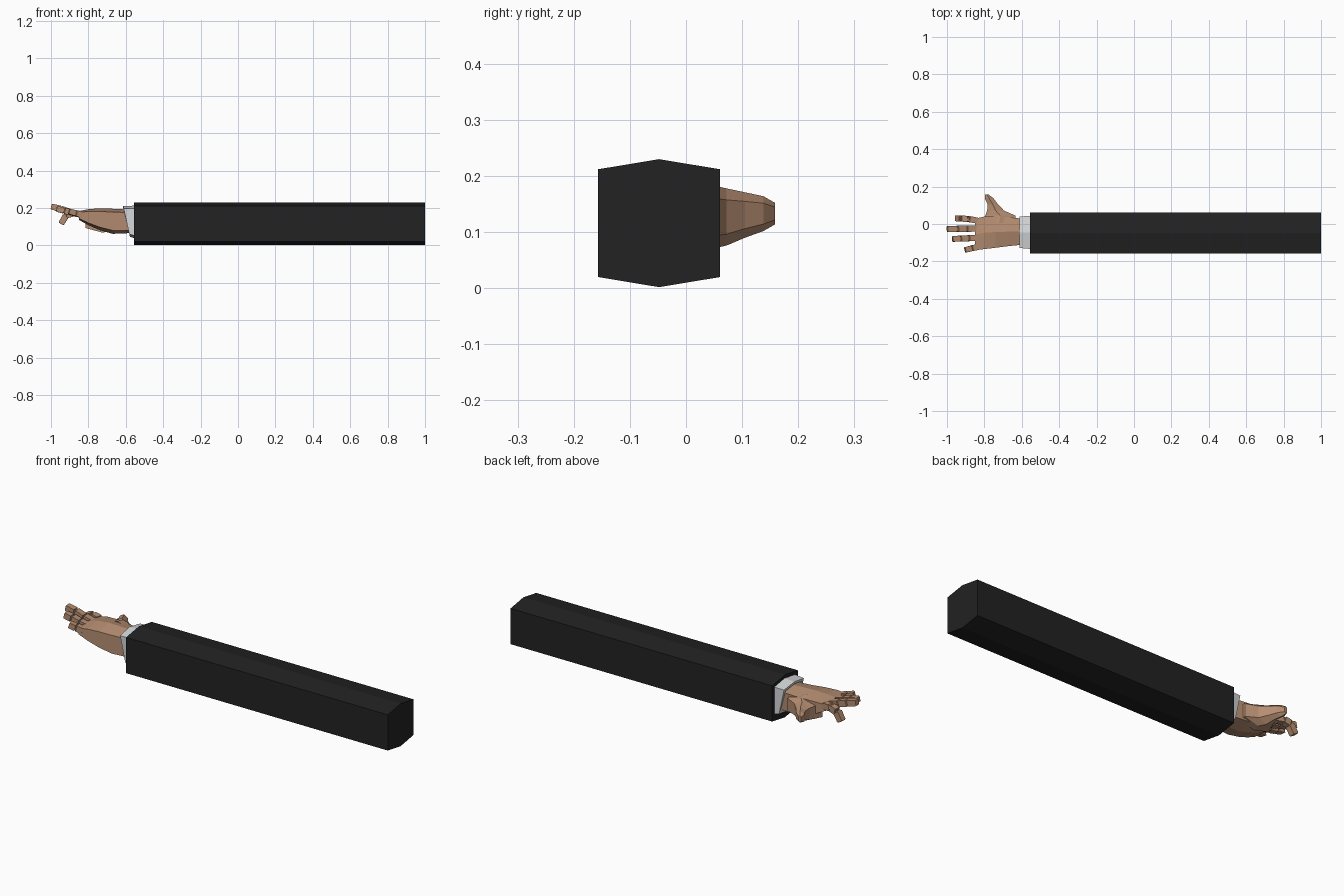
import bpy, bmesh, math
from mathutils import Vector

if "Cube" in bpy.data.objects:
    bpy.data.objects.remove(bpy.data.objects["Cube"])


def material(name, rgb):
    m = bpy.data.materials.new(name)
    m.diffuse_color = (*rgb, 1)
    m.use_nodes = True
    m.node_tree.nodes["Principled BSDF"].inputs["Base Color"].default_value = m.diffuse_color
    return m


BLACK = material("black cloth", (0.016, 0.016, 0.016))
WHITE = material("white cuff", (0.66, 0.68, 0.69))
SKIN = material("skin", (0.46, 0.265, 0.165))


def loft(name, rings, mat, closed=False):
    """Skin a list of equal rings; cap the ends, or join last ring to first."""
    bm = bmesh.new()
    vs = [[bm.verts.new(p) for p in r] for r in rings]
    n = len(rings[0])
    pairs = list(zip(vs, vs[1:])) + ([(vs[-1], vs[0])] if closed else [])
    for a, b in pairs:
        for i in range(n):
            j = (i + 1) % n
            bm.faces.new((a[i], a[j], b[j], b[i]))
    if not closed:
        bm.faces.new(vs[0])
        bm.faces.new(vs[-1])
    bmesh.ops.recalc_face_normals(bm, faces=bm.faces)
    me = bpy.data.meshes.new(name)
    bm.to_mesh(me)
    bm.free()
    me.materials.append(mat)
    ob = bpy.data.objects.new(name, me)
    bpy.context.collection.objects.link(ob)
    return ob


def hexagon(x, y0, y1, z0, z1, rise, lean=0.0):
    """Six-sided section with peaked top and bottom; lean shifts the low side in x."""
    ym = (y0 + y1) / 2
    pts = [(y0, z0 + rise), (ym, z0), (y1, z0 + rise),
           (y1, z1 - rise), (ym, z1), (y0, z1 - rise)]
    return [(x + lean * (z1 - z) / (z1 - z0), y, z) for y, z in pts]


# Sleeve: long six-sided prism
loft("sleeve", [hexagon(x, -0.157, 0.061, 0.002, 0.23, 0.018)
                for x in (-0.555, 1.0)], BLACK)

# Shirt cuff: slanted ring with an inner wall
loft("cuff", [
    hexagon(-0.545, -0.134, 0.044, 0.036, 0.213, 0.014),
    hexagon(-0.614, -0.128, 0.040, 0.046, 0.210, 0.014, 0.036),
    hexagon(-0.614, -0.116, 0.028, 0.058, 0.198, 0.012, 0.036),
    hexagon(-0.545, -0.116, 0.028, 0.058, 0.198, 0.012),
], WHITE, closed=True)

# Palm: x, y range, z range, peak height
palm = [(-0.55, -0.108, 0.022, 0.068, 0.190, 0.014),
        (-0.61, -0.112, 0.030, 0.064, 0.193, 0.016),
        (-0.67, -0.118, 0.036, 0.062, 0.196, 0.018),
        (-0.74, -0.127, 0.042, 0.082, 0.198, 0.016),
        (-0.80, -0.134, 0.040, 0.108, 0.194, 0.012),
        (-0.85, -0.140, 0.028, 0.136, 0.184, 0.008)]
loft("palm", [hexagon(*s) for s in palm], SKIN)


# Thumb: slices across y, each a back x, front x, low z, high z
def thumb_slice(y, xf, xb, z0, z1):
    c = (z1 - z0) * 0.2
    m = (xf + xb) / 2
    return [(xf, y, z0 + c), (m, y, z0), (xb, y, z0 + c),
            (xb, y, z1 - c), (m, y, z1), (xf, y, z1 - c)]


thumb = [(0.005, -0.815, -0.63, 0.068, 0.192),
         (0.045, -0.795, -0.635, 0.070, 0.184),
         (0.072, -0.785, -0.695, 0.076, 0.178),
         (0.105, -0.783, -0.727, 0.090, 0.171),
         (0.138, -0.798, -0.752, 0.102, 0.164),
         (0.159, -0.795, -0.780, 0.114, 0.152)]
loft("thumb", [thumb_slice(*s) for s in thumb], SKIN)


def finger(name, path, width, thick):
    """Row of chamfer-ended blocks along the path, with thin knuckle links between."""
    pts = [Vector(p) for p in path]
    for k, (a, b) in enumerate(zip(pts, pts[1:])):
        d = (b - a).normalized()
        side = d.cross(Vector((0, 0, 1))).normalized()
        up = side.cross(d)

        def ring(c, s):
            w, t = width * s / 2, thick * s / 2
            return [c + side * u * w + up * v * t
                    for u, v in ((-1, -1), (1, -1), (1, 1), (-1, 1))]

        gap = 0.004
        last = k == len(pts) - 2
        loft(f"{name}_segment_{k + 1}",
             [ring(a - d * gap, 0.7), ring(a + d * gap, 0.7),
              ring(a + d * gap * 1.01, 0.98),
              ring(b - d * gap, 1.0 if not last else 0.92),
              ring(b, 0.8)], SKIN)


finger("index_finger", [(-0.835, 0.018, 0.167), (-0.882, 0.026, 0.172),
                        (-0.919, 0.029, 0.161), (-0.946, 0.030, 0.115)], 0.033, 0.034)
finger("middle_finger", [(-0.835, -0.024, 0.163), (-0.895, -0.025, 0.178),
                         (-0.946, -0.026, 0.195), (-0.998, -0.027, 0.208)], 0.034, 0.034)
finger("ring_finger", [(-0.835, -0.073, 0.163), (-0.885, -0.076, 0.174),
                       (-0.929, -0.078, 0.186), (-0.970, -0.080, 0.195)], 0.033, 0.033)
finger("little_finger", [(-0.830, -0.122, 0.163), (-0.868, -0.130, 0.172),
                         (-0.903, -0.139, 0.182)], 0.032, 0.032)
